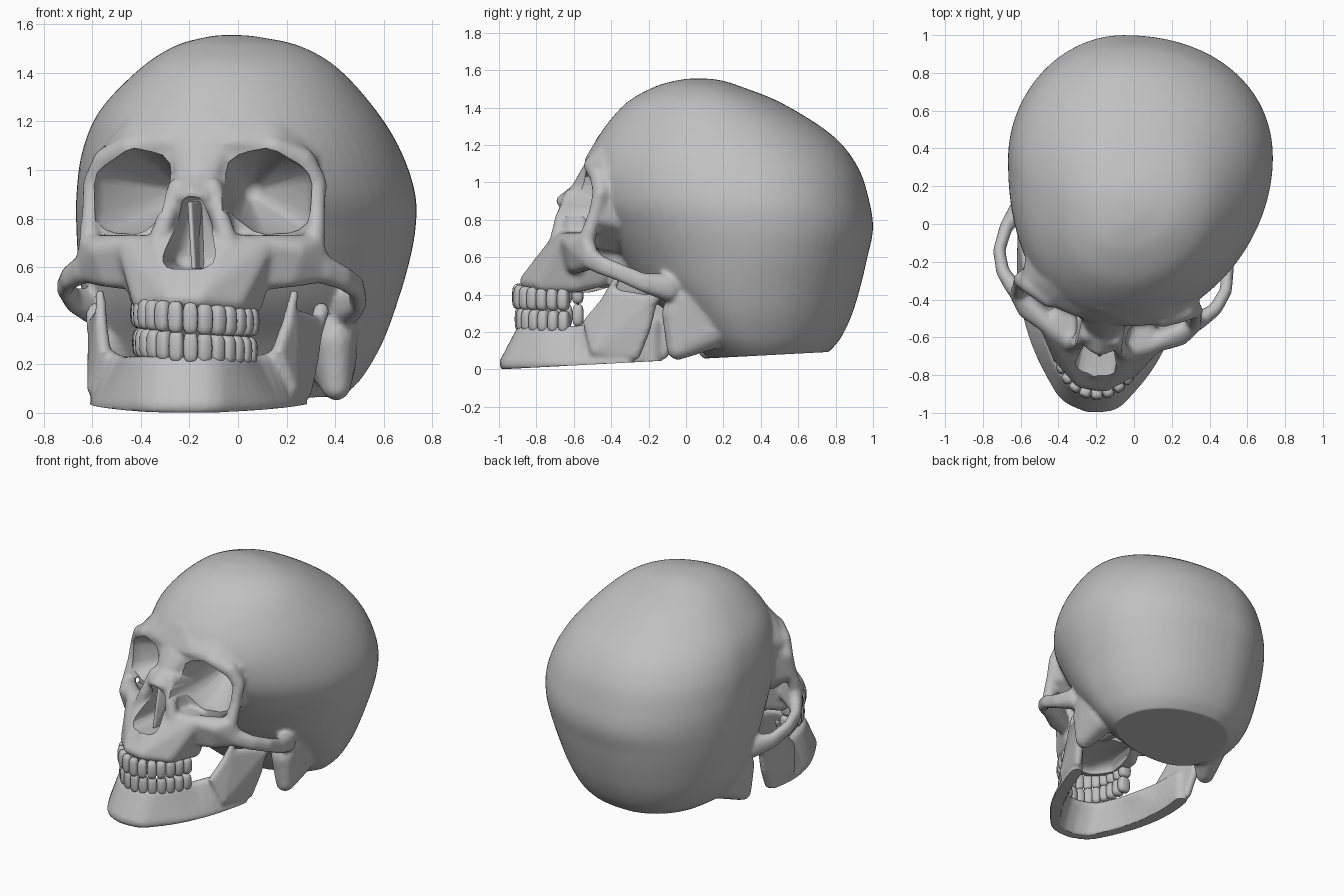
import bpy, bmesh, math
from mathutils import Matrix, Vector

if "Cube" in bpy.data.objects:
    bpy.data.objects.remove(bpy.data.objects["Cube"])

# The face is symmetric in its own frame, which is turned a little about z
FACE = Matrix.Translation((-0.07, 0, 0)) @ Matrix.Rotation(math.radians(-10), 4, 'Z')

bone = bpy.data.materials.new("bone_grey")
bone.diffuse_color = (0.53, 0.53, 0.53, 1)
bone.use_nodes = True
bone.node_tree.nodes["Principled BSDF"].inputs["Base Color"].default_value = bone.diffuse_color


def make_object(name, bm):
    bmesh.ops.recalc_face_normals(bm, faces=bm.faces[:])
    me = bpy.data.meshes.new(name)
    bm.to_mesh(me)
    bm.free()
    ob = bpy.data.objects.new(name, me)
    bpy.context.scene.collection.objects.link(ob)
    return ob


def bake(ob):
    dg = bpy.context.evaluated_depsgraph_get()
    me = bpy.data.meshes.new_from_object(ob.evaluated_get(dg))
    ob.modifiers.clear()
    ob.data = me


def fuse(ob, voxel, smooth):
    """Melt overlapping pieces into one organic surface."""
    m = ob.modifiers.new("fuse", 'REMESH')
    m.mode = 'VOXEL'
    m.voxel_size = voxel
    s = ob.modifiers.new("soften", 'SMOOTH')
    s.factor = 0.5
    s.iterations = smooth
    bake(ob)


def finish(ob, angle=40):
    me = ob.data
    for v in me.vertices:          # slightly tilted flat cut underneath
        v.co.z = max(v.co.z, 0.053 * (v.co.y + 1))
    me.materials.clear()
    me.materials.append(bone)
    me.shade_smooth()
    me.set_sharp_from_angle(angle=math.radians(angle))


def one_hull(bm, balls):
    tmp = bmesh.new()
    for x, y, z, r in balls:
        bmesh.ops.create_icosphere(tmp, subdivisions=2, radius=r,
                                   matrix=Matrix.Translation((x, y, z)))
    pts = [FACE @ v.co for v in tmp.verts]
    tmp.free()
    verts = [bm.verts.new(p) for p in pts]
    bmesh.ops.convex_hull(bm, input=verts)
    loose = [v for v in verts if v.is_valid and not v.link_faces]
    bmesh.ops.delete(bm, geom=loose, context='VERTS')


def hull(bm, balls, span=False):
    """Hull of balls, one on each side, or one spanning the midline."""
    other = [(-x, y, z, r) for x, y, z, r in balls]
    if span:
        one_hull(bm, balls + other)
    else:
        one_hull(bm, balls)
        one_hull(bm, other)


def chain(bm, balls, tall=0):
    for a, b in zip(balls, balls[1:]):
        up = [(x, y, z + tall, r) for x, y, z, r in (a, b)] if tall else []
        hull(bm, [a, b] + up)


def spline(rows, steps):
    out = []
    for i in range(len(rows) - 1):
        p0, p1 = rows[max(i - 1, 0)], rows[i]
        p2, p3 = rows[i + 1], rows[min(i + 2, len(rows) - 1)]
        for k in range(steps):
            t = k / steps
            out.append([0.5 * (2 * b + (c - a) * t + (2 * a - 5 * b + 4 * c - d) * t * t
                               + (3 * b - a - 3 * c + d) * t ** 3)
                        for a, b, c, d in zip(p0, p1, p2, p3)])
    return out + [list(rows[-1])]


def cranium(bm):
    # z, x min, x max, y min, y max, y of widest point
    levels = [(1.555, -0.07, 0.02, 0.02, 0.11, 0.07),
              (1.545, -0.14, 0.10, -0.05, 0.19, 0.07),
              (1.51, -0.26, 0.255, -0.17, 0.30, 0.08),
              (1.42, -0.40, 0.41, -0.325, 0.52, 0.12),
              (1.25, -0.565, 0.565, -0.465, 0.785, 0.22),
              (1.08, -0.64, 0.67, -0.535, 0.92, 0.30),
              (0.90, -0.665, 0.73, -0.52, 0.98, 0.34),
              (0.75, -0.665, 0.73, -0.44, 1.0, 0.35),
              (0.60, -0.655, 0.70, -0.35, 0.97, 0.35),
              (0.45, -0.635, 0.655, -0.25, 0.935, 0.33),
              (0.30, -0.60, 0.60, -0.10, 0.89, 0.32),
              (0.18, -0.535, 0.535, 0.0, 0.835, 0.33),
              (0.11, -0.45, 0.48, 0.07, 0.78, 0.35),
              (0.04, -0.32, 0.40, 0.14, 0.70, 0.38)]
    cx, n, rings = -0.06, 72, []
    for z, x0, x1, y0, y1, cy in spline(levels, 5):
        ring = []
        c0 = min(max(cx, x0 + 0.02), x1 - 0.02)
        for i in range(n):
            a = 2 * math.pi * i / n
            c, s = math.cos(a), math.sin(a)
            e = (2.15 if s >= 0 else 1.95) if c >= 0 else (1.95 if s >= 0 else 2.3)
            px = abs(c) ** (2 / e) * (x1 - c0 if c >= 0 else x0 - c0)
            py = abs(s) ** (2 / e) * (y1 - cy if s >= 0 else y0 - cy)
            ring.append(bm.verts.new((c0 + px, cy + py, z)))
        rings.append(ring)
    for r, q in zip(rings, rings[1:]):
        for i in range(n):
            j = (i + 1) % n
            bm.faces.new((r[i], r[j], q[j], q[i]))
    bm.faces.new(rings[0])
    bm.faces.new(rings[-1][::-1])


# Skull: cranium plus the bones of the upper face
bm = bmesh.new()
cranium(bm)
# forehead flowing into the brow
hull(bm, [(0, -.485, 1.09, .06), (.15, -.475, 1.11, .05), (.30, -.43, 1.09, .06), (.41, -.37, 1.02, .06),
          (.38, -.22, 1.05, .09), (0, -.36, 1.19, .13), (.20, -.29, 1.17, .14), (.15, -.20, 1.29, .1),
          (0, -.24, 1.31, .1), (.30, -.2, .95, .1)], span=True)
# outer rim of the eye socket
chain(bm, [(.30, -.45, 1.09, .055), (.41, -.40, 1.04, .055), (.465, -.38, .95, .045),
           (.475, -.41, .84, .035), (.47, -.45, .71, .045)])
# solid core around and behind the sockets, and their inner walls
hull(bm, [(.46, -.39, .80, .03), (.45, -.37, .98, .035), (.37, -.24, .78, .05), (.36, -.24, 1.0, .07),
          (.30, -.42, .69, .05), (.12, -.46, .69, .05), (.08, -.50, .97, .05), (.1, -.2, .70, .1)])
hull(bm, [(.11, -.64, .71, .03), (.085, -.62, .92, .03), (.12, -.48, .71, .04), (.09, -.48, .95, .04)])
# nose bridge
hull(bm, [(0, -.50, 1.07, .06), (.07, -.49, 1.05, .06), (0, -.595, .965, .03), (.05, -.57, .96, .035)], span=True)
hull(bm, [(0, -.595, .965, .03), (.05, -.57, .96, .035), (0, -.69, .905, .02), (.045, -.66, .89, .03),
          (.08, -.55, .78, .04), (.06, -.45, .95, .06), (.06, -.36, .72, .07)], span=True)
chain(bm, [(.075, -.61, .93, .04), (.115, -.655, .80, .04), (.15, -.67, .69, .045)])
# upper jaw
hull(bm, [(.14, -.66, .685, .05), (.28, -.60, .68, .05), (.03, -.79, .56, .035), (.06, -.855, .47, .04),
          (.19, -.74, .46, .05), (.23, -.56, .46, .05), (.16, -.44, .48, .04), (.17, -.42, .68, .05)], span=True)
hull(bm, [(0, -.81, .585, .02), (0, -.78, .55, .03)])
# cheek bone and arch
hull(bm, [(.27, -.60, .685, .05), (.41, -.53, .665, .055), (.47, -.46, .69, .045),
          (.25, -.57, .55, .045), (.38, -.53, .555, .04), (.50, -.42, .58, .045)])
chain(bm, [(.50, -.43, .575, .045), (.57, -.36, .54, .035), (.61, -.25, .50, .032),
           (.595, -.12, .445, .035), (.53, 0, .42, .06)], tall=0.035)
# skull base behind the palate, and the bumps behind the ears
hull(bm, [(.12, -.36, .42, .03), (.13, -.42, .60, .05), (.10, -.10, .42, .08), (.14, -.25, .7, .08)])
hull(bm, [(.44, .10, .38, .12), (.43, .20, .2, .1), (.475, .04, .11, .062), (.47, .03, .30, .08)])
skull = make_object("skull", bm)
fuse(skull, 0.0135, 8)


# Cut eye sockets, nose opening and palate
def cutter(balls, span=False, side=1):
    b = bmesh.new()
    pts = [(x * side, y, z, r) for x, y, z, r in balls]
    if span:
        hull(b, pts, span=True)
    else:
        one_hull(b, pts)
    ob = make_object("cutter", b)
    ob.hide_render = True
    return ob


rim = [(.20, .985), (.275, 1.0), (.37, .94), (.365, .83), (.27, .825), (.205, .875)]
socket = [(x, y, z, .09) for x, z in rim for y in (-.95, -.45)] + [(.17, -.17, .91, .05)]
cutters = [cutter(socket, side=1), cutter(socket, side=-1),
           cutter([(.058, y, .645, .053) for y in (-.95, -.50)]
                  + [(.012, y, .855, .035) for y in (-.95, -.55)], span=True),
           cutter([(.10, -.66, .40, .075), (.04, -.76, .40, .06), (.11, -.40, .40, .07)], span=True)]
for c in cutters:
    m = skull.modifiers.new("cut", 'BOOLEAN')
    m.operation = 'DIFFERENCE'
    m.solver = 'EXACT'
    m.object = c
bake(skull)
for c in cutters:
    bpy.data.objects.remove(c, do_unlink=True)
finish(skull)

# Thin wall inside the nose
bm = bmesh.new()
one_hull(bm, [(.01, -.70, .60, .01), (0, -.46, .60, .01), (0, -.50, .86, .01), (-.02, -.62, .86, .01)])
finish(make_object("nasal_septum", bm))

# Lower jaw: body sections (foot and crest), then the rear branches
bm = bmesh.new()
foot = [(0, -.972), (.11, -.945), (.18, -.87), (.28, -.71), (.35, -.54), (.395, -.38), (.41, -.25)]
crest = [(0, -.885, .20), (.10, -.865, .20), (.17, -.79, .20), (.225, -.68, .20), (.27, -.54, .20),
         (.34, -.42, .22), (.40, -.25, .24)]
posts = [[(x, y, .03, .042), (u, v, w, .036)]
         for (x, y), (u, v, w) in zip(spline(foot, 3), spline(crest, 3))]
for a, b in zip(posts, posts[1:]):
    hull(bm, a + b)
hull(bm, [(.465, -.10, .37, .028), (.43, -.20, .08, .03), (.41, -.42, .10, .03),
          (.36, -.47, .25, .028), (.40, -.33, .41, .024), (.45, -.14, .22, .03)])
chain(bm, [(.385, -.39, .33, .028), (.405, -.30, .49, .02)])     # front spike
chain(bm, [(.465, -.12, .34, .03), (.475, -.06, .42, .036)])     # hinge knob
jaw = make_object("lower_jaw", bm)
fuse(jaw, 0.0125, 6)
for v in jaw.data.vertices:        # the jaw sits a little askew
    v.co.x -= 0.045 * min(max((v.co.y + 0.95) / 0.5, 0), 1)
finish(jaw)


# Teeth: rounded blocks evenly spaced along an arch
def teeth(name, z, half, width, depth, count=14):
    bm = bmesh.new()
    fine = [math.radians(-84 + 168 * k / 400) for k in range(401)]
    run = [0]
    for t in fine[1:]:
        run.append(run[-1] + math.hypot(width * math.cos(t), depth * math.sin(t)))
    for i in range(count):
        t = next(a for a, s in zip(fine, run) if s >= run[-1] * (i + 0.5) / count)
        dx, dy = width * math.cos(t), depth * math.sin(t)
        back = abs(t) / math.radians(84)
        step = run[-1] * math.radians(168 / 400) / count
        size = Vector((0.52 * step, 0.028 + 0.016 * back, half * (1 - 0.1 * back)))
        x = width * math.sin(t)
        place = (FACE @ Matrix.Translation((x, -.56 - depth * math.cos(t), z - 0.08 * x))
                 @ Matrix.Rotation(math.atan2(dy, dx), 4, 'Z'))
        new = bmesh.ops.create_uvsphere(bm, u_segments=16, v_segments=10, radius=1)['verts']
        for v in new:
            p = [math.copysign(abs(c) ** 0.65, c) * s for c, s in zip(v.co, size)]
            v.co = place @ Vector(p)
    finish(make_object(name, bm), 60)


teeth("upper_teeth", 0.392, 0.066, 0.23, 0.352)
teeth("lower_teeth", 0.272, 0.066, 0.222, 0.338)
